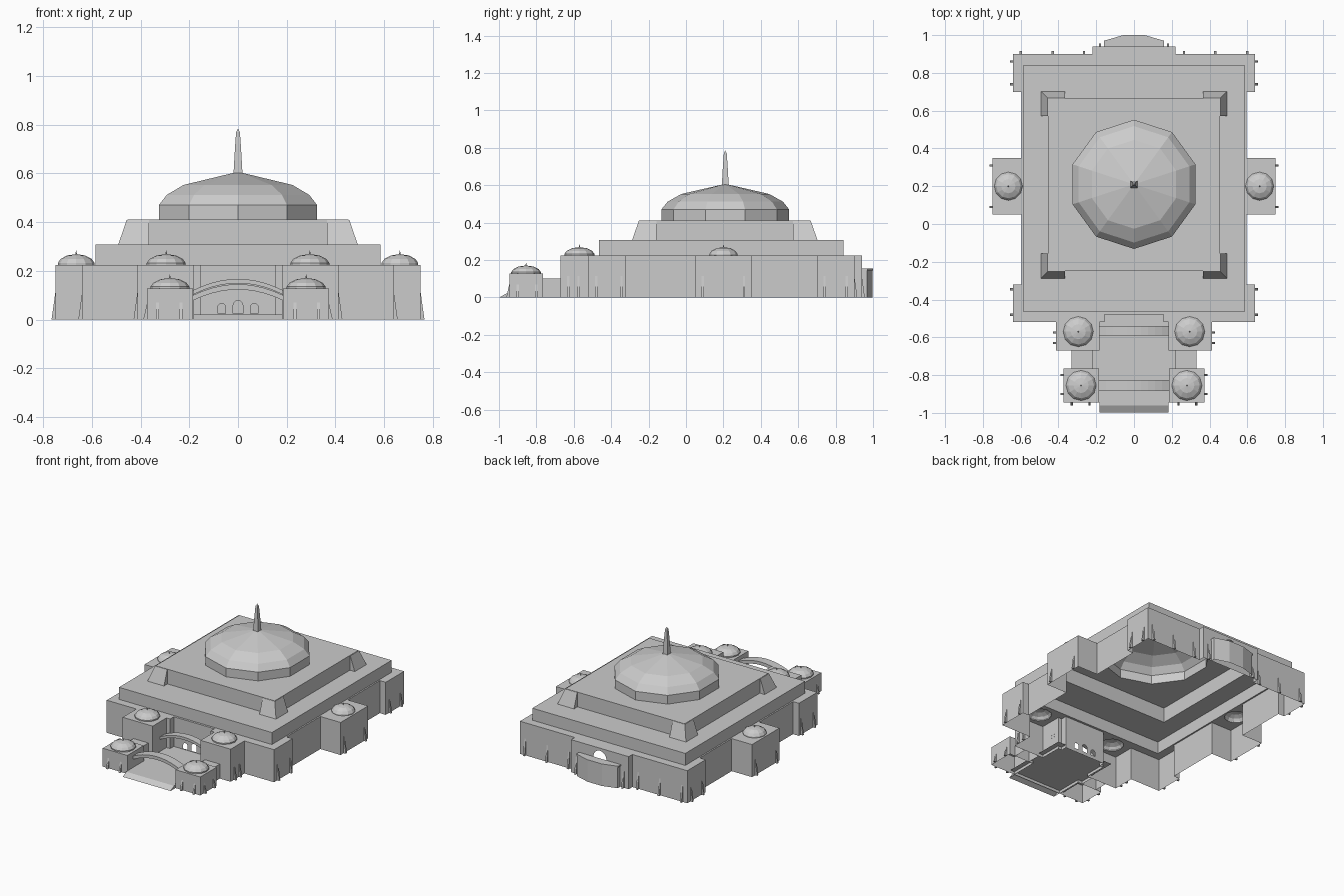
import bpy, bmesh, math
from mathutils import Vector

cube = bpy.data.objects.get("Cube")
if cube:
    bpy.data.objects.remove(cube)

stone = bpy.data.materials.new("grey_stone")
stone.use_nodes = True
GREY = (0.6, 0.6, 0.6, 1)
stone.diffuse_color = GREY
stone.node_tree.nodes["Principled BSDF"].inputs["Base Color"].default_value = GREY


def finish(name, bm):
    bmesh.ops.recalc_face_normals(bm, faces=bm.faces)
    mesh = bpy.data.meshes.new(name)
    bm.to_mesh(mesh)
    bm.free()
    mesh.materials.append(stone)
    obj = bpy.data.objects.new(name, mesh)
    bpy.context.collection.objects.link(obj)
    return obj


def loop_edges(bm, points):
    verts = [bm.verts.new(p) for p in points]
    return [bm.edges.new((verts[i - 1], verts[i])) for i in range(len(verts))]


def fill(bm, loops, normal):
    """Flat face bounded by the first loop, with the other loops as holes."""
    edges = [e for loop in loops for e in loop_edges(bm, loop)]
    bmesh.ops.triangle_fill(bm, edges=edges, use_beauty=True, normal=normal)


def rect(x0, x1, y0, y1):
    return [(x0, y0), (x1, y0), (x1, y1), (x0, y1)]


def mirrored(half):
    return half + [(-x, y) for x, y in reversed(half)]


def ring(cx, cy, r, n, turn=math.pi / 2):
    return [(cx + r * math.cos(turn + i * math.tau / n),
             cy + r * math.sin(turn + i * math.tau / n)) for i in range(n)]


def shell(name, plan, z0, z1, holes=(), open_at=()):
    """Hollow block: walls and a roof, no floor. Walls at the y values in open_at are left out."""
    bm = bmesh.new()
    for i in range(len(plan)):
        a, b = plan[i - 1], plan[i]
        if a[1] == b[1] and a[1] in open_at:
            continue
        bm.faces.new([bm.verts.new(p) for p in
                      ((*a, z0), (*b, z0), (*b, z1), (*a, z1))])
    fill(bm, [[(x, y, z1) for x, y in loop] for loop in (plan, *holes)], Vector((0, 0, 1)))
    bmesh.ops.remove_doubles(bm, verts=bm.verts, dist=0.0005)
    return finish(name, bm)


def arch_outline(x, half, z0, spring):
    arc = [(x + half * math.cos(t * math.pi / 8), spring + half * math.sin(t * math.pi / 8))
           for t in range(9)]
    return [(x + half, z0)] + arc + [(x - half, z0)]


def panel(name, half, y, top, holes):
    bm = bmesh.new()
    fill(bm, [[(x, y, z) for x, z in loop] for loop in (rect(-half, half, 0, top), *holes)],
         Vector((0, -1, 0)))
    return finish(name, bm)


def dome(name, cx, cy, profile, n, turn=math.pi / 2):
    """Faceted shell from (radius, height) pairs, closing to a point when the radius is zero."""
    bm = bmesh.new()
    rows = []
    for r, z in profile:
        rows.append([bm.verts.new((cx, cy, z))] * n if r == 0 else
                    [bm.verts.new((x, y, z)) for x, y in ring(cx, cy, r, n, turn)])
    for low, high in zip(rows, rows[1:]):
        for i in range(n):
            quad = [low[i - 1], low[i], high[i], high[i - 1]]
            bm.faces.new(list(dict.fromkeys(quad)))
    return finish(name, bm)


def prism(name, bottom, top, z0, z1):
    bm = bmesh.new()
    a = [bm.verts.new((x, y, z0)) for x, y in bottom]
    b = [bm.verts.new((x, y, z1)) for x, y in top]
    bm.faces.new(b)
    for i in range(len(a)):
        bm.faces.new((a[i - 1], a[i], b[i], b[i - 1]))
    return finish(name, bm)


def arch_band(name, half, y0, y1, z_end, rise, thick):
    bm = bmesh.new()
    steps = 10
    rows = []
    for i in range(steps + 1):
        t = 2 * i / steps - 1
        z = z_end + rise * (1 - t * t)
        rows.append([bm.verts.new((half * t, y, h)) for y, h in
                     ((y0, z - thick), (y1, z - thick), (y1, z), (y0, z))])
    for a, b in zip(rows, rows[1:]):
        for k in range(4):
            bm.faces.new((a[k - 1], a[k], b[k], b[k - 1]))
    return finish(name, bm)


def fin(x, y, dx, dy, height):
    """Thin tapering buttress leaning on a wall that faces (dx, dy)."""
    w, d = 0.006, 0.016
    bm = bmesh.new()
    base = [(x - dy * w, y + dx * w), (x + dy * w, y - dx * w)]
    a, b = [bm.verts.new((*p, 0)) for p in base]
    c, e = [bm.verts.new((px + dx * d, py + dy * d, 0)) for px, py in base]
    f, g = [bm.verts.new((*p, height)) for p in base]
    for face in ((a, c, f), (b, e, g), (c, e, g, f), (a, b, e, c)):
        bm.faces.new(face)
    finish("wall_fin", bm)


# Small domes: (x, y, base height, radius), mirrored
small_domes = [(0.665, 0.2, 0.225, 0.075), (0.295, -0.57, 0.225, 0.08),
               (0.28, -0.855, 0.127, 0.08)]
dome_holes = [[ring(s * x, y, r * 0.95, 12) for s in (1, -1)] for x, y, z, r in small_domes]

# Main hall: walls with corner blocks, side blocks, rear bay and two porch towers
half_plan = [(0.22, 0.94), (0.22, 0.9), (0.64, 0.9), (0.64, 0.7), (0.595, 0.7),
             (0.595, 0.35), (0.75, 0.35), (0.75, 0.05), (0.595, 0.05), (0.595, -0.32),
             (0.64, -0.32), (0.64, -0.52), (0.413, -0.52), (0.413, -0.67),
             (0.183, -0.67), (0.183, -0.52), (0.155, -0.52), (0.155, -0.48)]
tier_two = rect(-0.585, 0.585, -0.465, 0.843)
tier_three = rect(-0.455, 0.455, -0.25, 0.665)
shell("main_hall", mirrored(half_plan), 0, 0.225,
      [tier_two, *dome_holes[0], *dome_holes[1]], (0.94, -0.48))
panel("front_wall", 0.155, -0.48, 0.225,
      [arch_outline(0, 0.02, 0.025, 0.058)] +
      [arch_outline(s * 0.067, 0.016, 0.025, 0.05) for s in (1, -1)])
panel("rear_wall", 0.22, 0.94, 0.225, [arch_outline(0, 0.05, 0.152, 0.157)])

# Stepped roof
shell("lower_roof_tier", tier_two, 0.225, 0.308, [tier_three])
shell("upper_roof_tier", tier_three, 0.308, 0.41, [ring(0, 0.21, 0.342, 10)])

# Sloped corner braces on the upper tier
for sx in (1, -1):
    for sy in (1, -1):
        def place(points):
            return [(sx * x, 0.2075 + sy * y) for x, y in points]
        bottom = place([(0.365, 0.457), (0.365, 0.495), (0.492, 0.495), (0.492, 0.365),
                        (0.455, 0.365), (0.455, 0.457)])
        top = place([(0.365, 0.457), (0.365, 0.46), (0.458, 0.46), (0.458, 0.365),
                     (0.455, 0.365), (0.455, 0.457)])
        prism("corner_brace", bottom, top, 0.308, 0.408)

# Great dome and spire
dome("great_dome", 0, 0.21, [(0.342, 0.41), (0.342, 0.47), (0.308, 0.512),
                             (0.235, 0.553), (0, 0.607)], 10)
dome("spire", 0, 0.21, [(0.026, 0.6), (0.018, 0.7), (0.011, 0.77), (0, 0.785)], 4, math.pi / 4)

# Front towers, court walls and floor
for i, s in enumerate((1, -1)):
    x0, x1 = sorted((s * 0.185, s * 0.373))
    shell("front_tower", rect(x0, x1, -0.945, -0.765), 0, 0.127, [dome_holes[2][i]])
    x0, x1 = sorted((s * 0.217, s * 0.33))
    shell("court_wall", rect(x0, x1, -0.765, -0.67), 0, 0.1)
    for x, y, z, r in small_domes:
        dome("small_dome", s * x, y, [(r, z), (r, z + 0.008), (r * 0.85, z + 0.024),
                                      (r * 0.5, z + 0.038), (0, z + 0.044)], 12)
        dome("dome_finial", s * x, y, [(0.004, z + 0.042), (0, z + 0.06)], 4)
bm = bmesh.new()
fill(bm, [[(x, y, 0.02) for x, y in rect(-0.217, 0.217, -0.945, -0.48)]], Vector((0, 0, 1)))
finish("court_floor", bm)
prism("entrance_step", rect(-0.183, 0.183, -0.998, -0.945),
      rect(-0.183, 0.183, -0.96, -0.945), 0, 0.021)

# Arches across the court
arch_band("front_arch", 0.185, -0.885, -0.825, 0.1, 0.045, 0.022)
arch_band("rear_arch", 0.185, -0.59, -0.54, 0.12, 0.047, 0.018)

# Rear apse with a blocked cornice
apse = mirrored([(0.055, 0.997), (0.155, 0.967), (0.155, 0.94)])
shell("apse", apse, 0, 0.15, open_at=(0.94,))
cornice = mirrored([(0.056, 1.0), (0.16, 0.97), (0.16, 0.94)])
shell("apse_cornice", cornice, 0.144, 0.154, open_at=(0.94,))

# Wall fins
for s in (1, -1):
    for x, ys, h in ((0.64, (0.86, 0.74, -0.345, -0.48), 0.115), (0.75, (0.31, 0.09), 0.115),
                     (0.413, (-0.575, -0.63), 0.115), (0.373, (-0.8, -0.9), 0.07)):
        for y in ys:
            fin(s * x, y, s, 0, h)
    for x, y, d, h in ((0.6, 0.9, 1, 0.115), (0.43, 0.9, 1, 0.115), (0.265, 0.9, 1, 0.115),
                       (0.18, 0.94, 1, 0.115), (0.33, -0.945, -1, 0.07),
                       (0.235, -0.945, -1, 0.07)):
        fin(s * x, y, 0, d, h)
